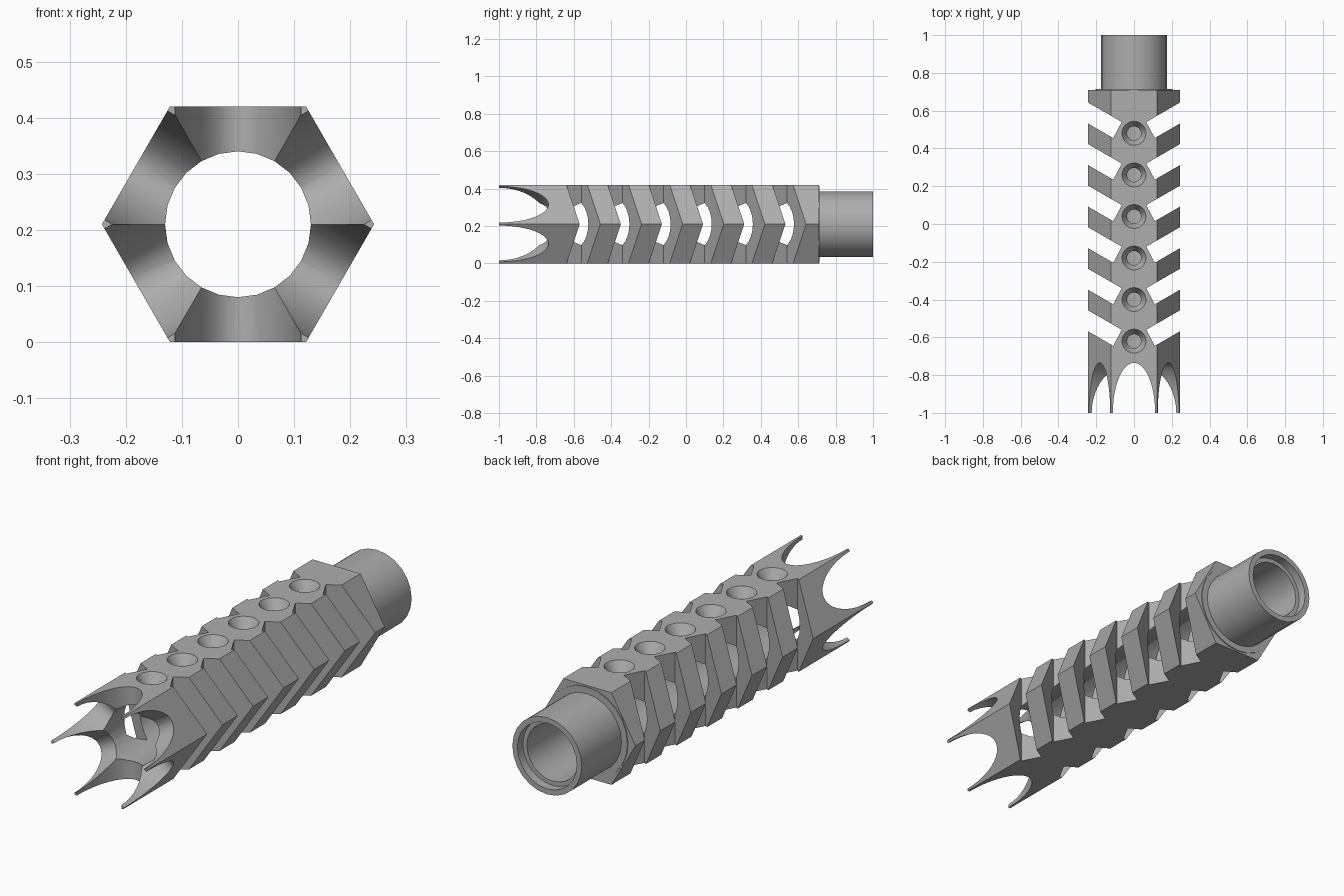
import bpy, bmesh
from math import pi, sin, cos, tan, radians
from mathutils import Matrix, Vector

if "Cube" in bpy.data.objects:
    bpy.data.objects.remove(bpy.data.objects["Cube"])

AXIS_Z = 0.21          # height of the bore axis and hexagon apothem
PITCH = 0.22           # spacing of slots and vent holes
COUNT = 6
SIDES = 24

steel = bpy.data.materials.new("grey steel")
steel.use_nodes = True
GREY = (0.42, 0.42, 0.42, 1)
steel.diffuse_color = GREY
steel.node_tree.nodes["Principled BSDF"].inputs["Base Color"].default_value = GREY


def make(name, bm):
    bmesh.ops.recalc_face_normals(bm, faces=bm.faces[:])
    mesh = bpy.data.meshes.new(name)
    bm.to_mesh(mesh)
    bm.free()
    mesh.materials.append(steel)
    obj = bpy.data.objects.new(name, mesh)
    bpy.context.collection.objects.link(obj)
    return obj


def prism(name, points, z0, z1, matrix=Matrix()):
    """Extrude a flat outline from z0 to z1, then place it."""
    bm = bmesh.new()
    face = bm.faces.new([bm.verts.new((x, y, z0)) for x, y in points])
    top = bmesh.ops.extrude_face_region(bm, geom=[face])["geom"]
    moved = [v for v in top if isinstance(v, bmesh.types.BMVert)]
    bmesh.ops.translate(bm, verts=moved, vec=(0, 0, z1 - z0))
    bm.transform(matrix)
    return make(name, bm)


def lathe(name, profile):
    """Revolve a closed (radius, y) profile around the bore axis."""
    bm = bmesh.new()
    rings = []
    for i in range(SIDES):
        a = 2 * pi * i / SIDES
        rings.append([bm.verts.new((r * cos(a), y, AXIS_Z + r * sin(a))) for r, y in profile])
    n = len(profile)
    for i in range(SIDES):
        a, b = rings[i], rings[(i + 1) % SIDES]
        for j in range(n):
            k = (j + 1) % n
            bm.faces.new((a[j], a[k], b[k], b[j]))
    return make(name, bm)


def cone(name, r1, r2, z0, z1, y):
    bm = bmesh.new()
    bmesh.ops.create_cone(bm, cap_ends=True, segments=SIDES, radius1=r1, radius2=r2, depth=z1 - z0)
    bm.transform(Matrix.Translation((0, y, (z0 + z1) / 2)))
    return make(name, bm)


def ellipse(rx, ry, n):
    return [(rx * cos(2 * pi * i / n), ry * sin(2 * pi * i / n)) for i in range(n)]


def cut(target, cutter):
    cutter.hide_render = True
    mod = target.modifiers.new("cut", 'BOOLEAN')
    mod.operation = 'DIFFERENCE'
    mod.solver = 'EXACT'
    mod.object = cutter
    bpy.context.view_layer.objects.active = target
    bpy.ops.object.modifier_apply(modifier=mod.name)
    bpy.data.objects.remove(cutter)


# Hexagonal body, flat faces on top and bottom
on_axis = Matrix.Translation((0, 0, AXIS_Z)) @ Matrix.Rotation(pi / 2, 4, 'X')
corner = AXIS_Z / cos(pi / 6)
body = prism("hexagonal_body", ellipse(corner, corner, 6), -0.71, 1.0, on_axis)

# Main bore
cut(body, prism("bore_cutter", ellipse(0.13, 0.13, SIDES), -1.2, 1.2, on_axis))

# Crown: an elliptical scallop in each face leaves six prongs
for i in range(6):
    place = (Matrix.Translation((0, -1, AXIS_Z)) @ Matrix.Rotation(i * pi / 3, 4, 'Y'))
    cut(body, prism("scallop_cutter", ellipse(0.112, 0.265, 48), 0.02, 0.4, place))

# Swept side slots, mirrored left and right
out = Vector((cos(pi / 6), sin(pi / 6))) * 0.35
low, high = Vector((0.11, 0.455)), Vector((0.065, 0.54))
for i in range(COUNT):
    for side in (1, -1):
        outline = [low, low + out, high + out, high]
        points = [(side * p.x, p.y - i * PITCH) for p in outline]
        cut(body, prism("slot_cutter", points, -0.1, 0.6))

# Countersunk vent holes along the top face
for i in range(COUNT):
    y = 0.48 - i * PITCH
    cut(body, cone("vent_cutter", 0.037, 0.037, AXIS_Z, 0.5, y))
    cut(body, cone("countersink_cutter", 0.037, 0.0635, 0.375, 0.4201, y))

# Rear collar with a stepped mouth, and the thin shoulder at its base
collar = lathe("rear_collar", [(0.13, 0.70), (0.175, 0.70), (0.175, 1.0),
                               (0.15, 1.0), (0.15, 0.96), (0.13, 0.96)])
shoulder = lathe("collar_shoulder", [(0.132, 0.70), (0.205, 0.70), (0.205, 0.714), (0.132, 0.714)])

# Smooth curved walls, keep machined edges sharp
bpy.ops.object.select_all(action='DESELECT')
for obj in (body, collar, shoulder):
    obj.select_set(True)
bpy.context.view_layer.objects.active = body
bpy.ops.object.shade_smooth_by_angle(angle=radians(28))
